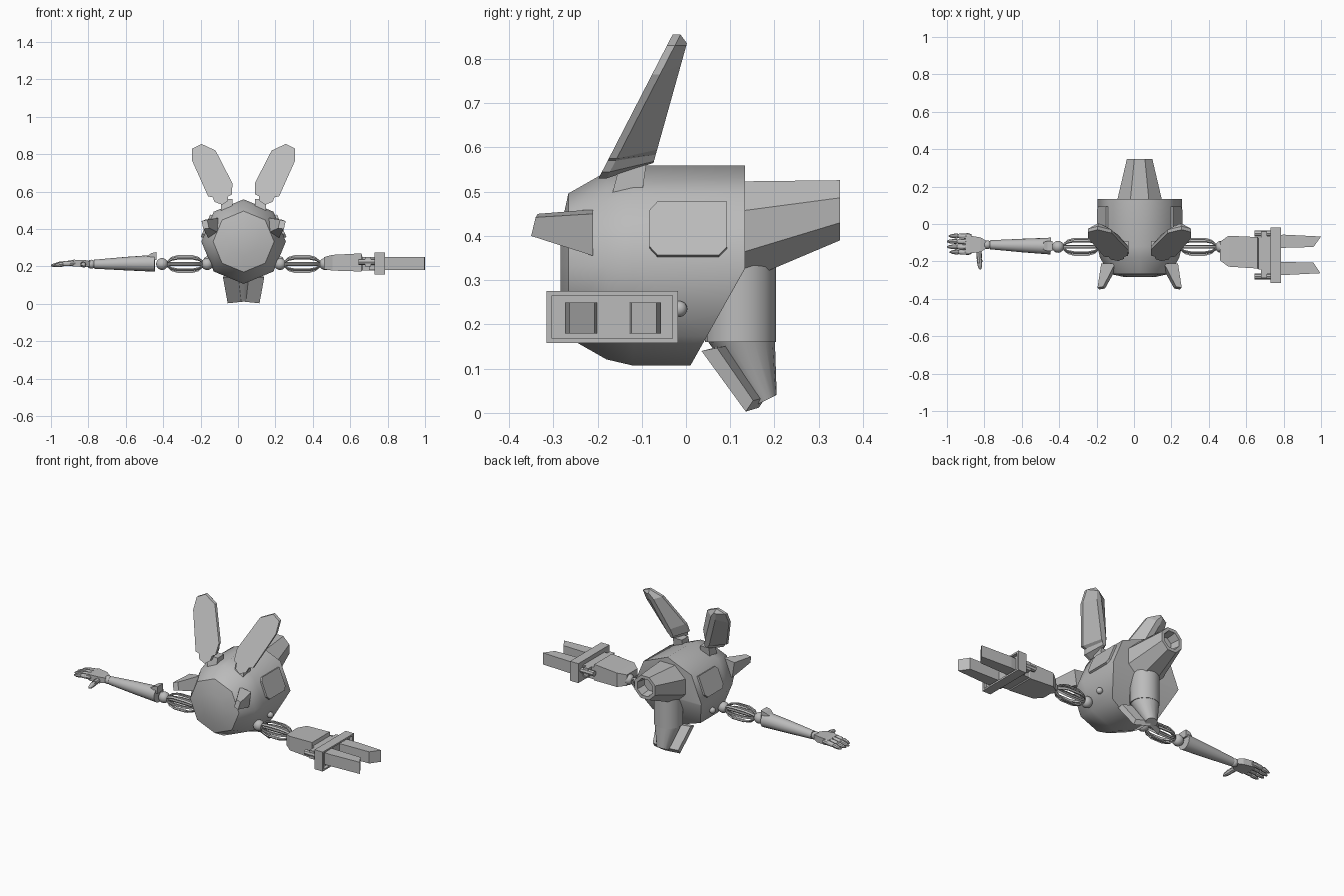
import bpy, bmesh, math
from mathutils import Vector

if "Cube" in bpy.data.objects:
    bpy.data.objects.remove(bpy.data.objects["Cube"])

CX = 0.03            # centre line of the body
AY, AZ = -0.122, 0.213   # arm axis
grey = bpy.data.materials.new("hull_grey")
grey.diffuse_color = (0.5, 0.5, 0.5, 1)
grey.use_nodes = True
grey.node_tree.nodes["Principled BSDF"].inputs["Base Color"].default_value = grey.diffuse_color


def finish(name, bm, angle=35):
    bmesh.ops.recalc_face_normals(bm, faces=bm.faces)
    me = bpy.data.meshes.new(name)
    bm.to_mesh(me)
    bm.free()
    me.materials.append(grey)
    ob = bpy.data.objects.new(name, me)
    bpy.context.collection.objects.link(ob)
    if angle:
        bpy.ops.object.select_all(action='DESELECT')
        ob.select_set(True)
        bpy.context.view_layer.objects.active = ob
        bpy.ops.object.shade_smooth_by_angle(angle=math.radians(angle))
    return ob


def add_loft(bm, rings, cap_start=True, cap_end=True):
    vs = [[bm.verts.new(p) for p in r] for r in rings]
    n = len(vs[0])
    for a, b in zip(vs, vs[1:]):
        for i in range(n):
            j = (i + 1) % n
            bm.faces.new((a[i], a[j], b[j], b[i]))
    if cap_start:
        bm.faces.new(vs[0])
    if cap_end:
        bm.faces.new(vs[-1])


def loft(name, rings, angle=0):
    bm = bmesh.new()
    add_loft(bm, rings)
    return finish(name, bm, angle)


def circle(c, u, v, ru, rv=None, n=16, phase=0.0):
    c, u, v = Vector(c), Vector(u), Vector(v)
    rv = ru if rv is None else rv
    return [c + u * ru * math.cos(phase + 2 * math.pi * i / n)
            + v * rv * math.sin(phase + 2 * math.pi * i / n) for i in range(n)]


def tube(name, stations, n=16):
    """Round part through (point, radius) stations along one direction."""
    d = (Vector(stations[-1][0]) - Vector(stations[0][0])).normalized()
    u = d.orthogonal().normalized()
    return loft(name, [circle(p, u, d.cross(u), r, n=n) for p, r in stations], 40)


def ball(name, c, r):
    bm = bmesh.new()
    bmesh.ops.create_uvsphere(bm, u_segments=16, v_segments=10, radius=r)
    bmesh.ops.translate(bm, verts=bm.verts, vec=c)
    return finish(name, bm, 60)


def rect_x(x, y0, y1, z0, z1):
    return [(x, y0, z0), (x, y1, z0), (x, y1, z1), (x, y0, z1)]


X, Y, Z = (1, 0, 0), (0, 1, 0), (0, 0, 1)

# Eight-sided body with a domed nose and a slanted cut at the lower back
bm = bmesh.new()
prof = [(-0.284, 0.08), (-0.266, 0.163), (-0.18, 0.212), (-0.12, 0.226), (0.133, 0.226)]
add_loft(bm, [circle((CX, y, 0.333), X, Z, r, n=8) for y, r in prof])
cut = bmesh.ops.bisect_plane(bm, geom=bm.verts[:] + bm.edges[:] + bm.faces[:],
                             plane_co=(0, 0.01, 0.107), plane_no=(0, 0.213, -0.12),
                             clear_outer=True)
bmesh.ops.holes_fill(bm, edges=[e for e in bm.edges if e.is_boundary])
finish("body", bm, 45.5)

# Tail nozzle with a hollow end
ph = math.pi / 8
k = 1 / math.cos(ph)
bm = bmesh.new()
add_loft(bm, [circle((CX, y, z), X, Z, rx * k, rz * k, 8, ph) for y, z, rx, rz in
              [(0.10, 0.404, 0.126, 0.119), (0.348, 0.458, 0.068, 0.068),
               (0.348, 0.458, 0.05, 0.05), (0.29, 0.458, 0.042, 0.042)]])
finish("tail_nozzle", bm, 0)

# Lower thruster: drum, tapering nozzle and V-shaped scoop plates
loft("lower_drum", [circle((CX, 0.123, z), X, Y, 0.08) for z in (0.36, 0.16)], 40)
loft("lower_nozzle", [circle((CX, 0.125, 0.162), X, Y, 0.076),
                      circle((CX, 0.18, 0.028), X, (0, 0.894, 0.447), 0.036, 0.028)], 40)

for s, side in ((-1, "left"), (1, "right")):
    def m(o, y, z):
        return (CX + s * o, y, z)

    loft(side + "_scoop_plate", [
        [m(0, 0.075, 0.15), m(0.11, 0.035, 0.14), m(0.11, 0.07, 0.147), m(0, 0.11, 0.155)],
        [m(0, 0.165, 0.012), m(0.085, 0.135, 0.003), m(0.085, 0.152, 0.028), m(0, 0.18, 0.035)]])

    # Ear: flat front, thin rim, raised spine on the back
    shape = [(0.225, 0.855), (0.275, 0.83), (0.275, 0.765), (0.19, 0.575), (0.165, 0.57),
             (0.155, 0.545), (0.115, 0.53), (0.085, 0.55), (0.082, 0.575), (0.062, 0.585),
             (0.06, 0.645), (0.15, 0.82)]
    a, b = Vector((0.115, 0.575)), Vector((0.215, 0.83))

    def front_y(z):
        return -0.19 + 0.515 * (z - 0.545)

    spine = []
    for o, z in shape:
        p = Vector((o, z))
        t = min(1, max(0, (p - a).dot(b - a) / (b - a).length_squared))
        q = p.lerp(a.lerp(b, t), 0.78)
        spine.append(m(q.x, -0.075 + 0.28 * (q.y - 0.56), q.y))
    loft(side + "_ear", [[m(o, front_y(z), z) for o, z in shape],
                         [m(o, front_y(z) + 0.018, z) for o, z in shape], spine])
    loft(side + "_ear_mount", [
        [m(0.06, y0, z), m(0.12, y0, z), m(0.12, y1, z), m(0.06, y1, z)]
        for z, y0, y1 in ((0.49, -0.168, -0.10), (0.56, -0.15, -0.09))])

    # Cheek horn
    loft(side + "_horn", [
        [m(0.11, -0.21, 0.37), m(0.19, -0.21, 0.355), m(0.205, -0.21, 0.45), m(0.13, -0.21, 0.46)],
        [m(0.185, -0.345, 0.405), m(0.215, -0.35, 0.40), m(0.225, -0.34, 0.442),
         m(0.195, -0.335, 0.45)]])

    # Side panel lying on the upper side facet of the hull
    def on_facet(y, t, h):
        ca, sa = math.cos(ph), math.sin(ph)
        d = 0.226 * ca + h
        return m(d * ca - t * sa, y, 0.333 + d * sa + t * ca)
    out = [(-0.065, -0.065), (0.075, -0.065), (0.093, -0.045), (0.093, 0.065),
           (-0.065, 0.065), (-0.082, 0.045), (-0.082, -0.045)]
    loft(side + "_panel", [[on_facet(y, t, h) for y, t in out] for h in (-0.005, 0.012)])
    ball(side + "_knob", m(0.196, -0.015, 0.235), 0.018)

    # Shoulder ball, ribbed cage and elbow ball
    ball(side + "_shoulder", m(0.195, AY, AZ), 0.032)
    ball(side + "_elbow", m(0.436, AY, AZ), 0.032)
    bm = bmesh.new()
    for i in range(8):
        th = 2 * math.pi * i / 8
        c, sn = math.cos(th), math.sin(th)
        rings = []
        for o, r in ((0.218, 0.014), (0.24, 0.034), (0.275, 0.044), (0.35, 0.044),
                     (0.385, 0.034), (0.408, 0.014)):
            rings.append([m(o, AY + (r + e) * c - w * sn, AZ + (r + e) * sn + w * c)
                          for e, w in ((-0.004, -0.006), (0.004, -0.006),
                                       (0.004, 0.006), (-0.004, 0.006))])
        add_loft(bm, rings)
    finish(side + "_cage", bm, 40)
    tube(side + "_cage_core", [(m(0.2, AY, AZ), 0.01), (m(0.43, AY, AZ), 0.01)], 8)

# Left forearm with a raised cuff, wrist and hand
tube("forearm", [((-0.445, -0.118, 0.217), 0.045), ((-0.60, -0.115, 0.215), 0.036),
                 ((-0.77, -0.111, 0.212), 0.024)])
loft("forearm_cuff", [rect_x(-0.435, -0.145, -0.09, 0.235, 0.277),
                      rect_x(-0.462, -0.145, -0.09, 0.235, 0.272),
                      rect_x(-0.49, -0.135, -0.10, 0.235, 0.252)])
ball("wrist", (-0.785, -0.111, 0.212), 0.024)
loft("palm", [rect_x(-0.79, -0.13, -0.09, 0.20, 0.228), rect_x(-0.82, -0.15, -0.072, 0.197, 0.235),
              rect_x(-0.88, -0.157, -0.062, 0.20, 0.236), rect_x(-0.90, -0.15, -0.068, 0.205, 0.23)])
for i, (y, tip) in enumerate(((-0.064, -0.99), (-0.093, -1.0), (-0.122, -1.0), (-0.15, -0.985))):
    mid = (tip - 0.88) / 2
    tube("finger_base_%d" % i, [((-0.87, y, 0.219), 0.010), ((-0.885, y, 0.218), 0.015),
                                ((mid, y, 0.214), 0.013), ((mid - 0.006, y, 0.214), 0.008)], 8)
    tube("finger_tip_%d" % i, [((mid, y, 0.213), 0.009), ((mid - 0.012, y, 0.212), 0.014),
                               ((tip + 0.015, y, 0.206), 0.010), ((tip, y, 0.204), 0.004)], 8)
tube("thumb_base", [((-0.83, -0.13, 0.213), 0.014), ((-0.827, -0.185, 0.21), 0.015)], 8)
tube("thumb_tip", [((-0.827, -0.183, 0.21), 0.01), ((-0.826, -0.195, 0.209), 0.015),
                   ((-0.823, -0.23, 0.205), 0.011), ((-0.822, -0.243, 0.203), 0.004)], 8)

# Right claw: housing, cross frame, pegs and two prongs
CY = -0.165
loft("claw_housing", [rect_x(0.46, -0.195, -0.095, 0.185, 0.25),
                      rect_x(0.505, -0.228, -0.063, 0.178, 0.262),
                      rect_x(0.66, -0.238, -0.070, 0.173, 0.27),
                      rect_x(0.665, -0.242, -0.072, 0.178, 0.25),
                      rect_x(0.735, -0.242, -0.072, 0.178, 0.25)])
loft("claw_frame", [rect_x(0.73, -0.315, -0.018, 0.158, 0.275),
                    rect_x(0.785, -0.315, -0.018, 0.158, 0.275),
                    rect_x(0.785, -0.303, -0.030, 0.168, 0.265),
                    rect_x(0.765, -0.303, -0.030, 0.168, 0.265)])
for s, side in ((-1, "outer"), (1, "inner")):
    pr = [(0.70, 0.035), (0.70, 0.10), (0.80, 0.108), (0.997, 0.098), (0.96, 0.042)]
    if s > 0:
        pr[3] = (1.0, 0.098)
    loft(side + "_prong", [[(x, CY + s * o, z) for x, o in pr] for z in (0.18, 0.25)])
    tube(side + "_peg", [((0.645, CY + s * 0.115, 0.225), 0.016),
                         ((0.74, CY + s * 0.115, 0.225), 0.016)], 8)
    loft(side + "_peg_bracket", [
        rect_x(x, *sorted((CY + s * 0.06, CY + s * 0.125)), 0.20, 0.25) for x in (0.68, 0.71)])
